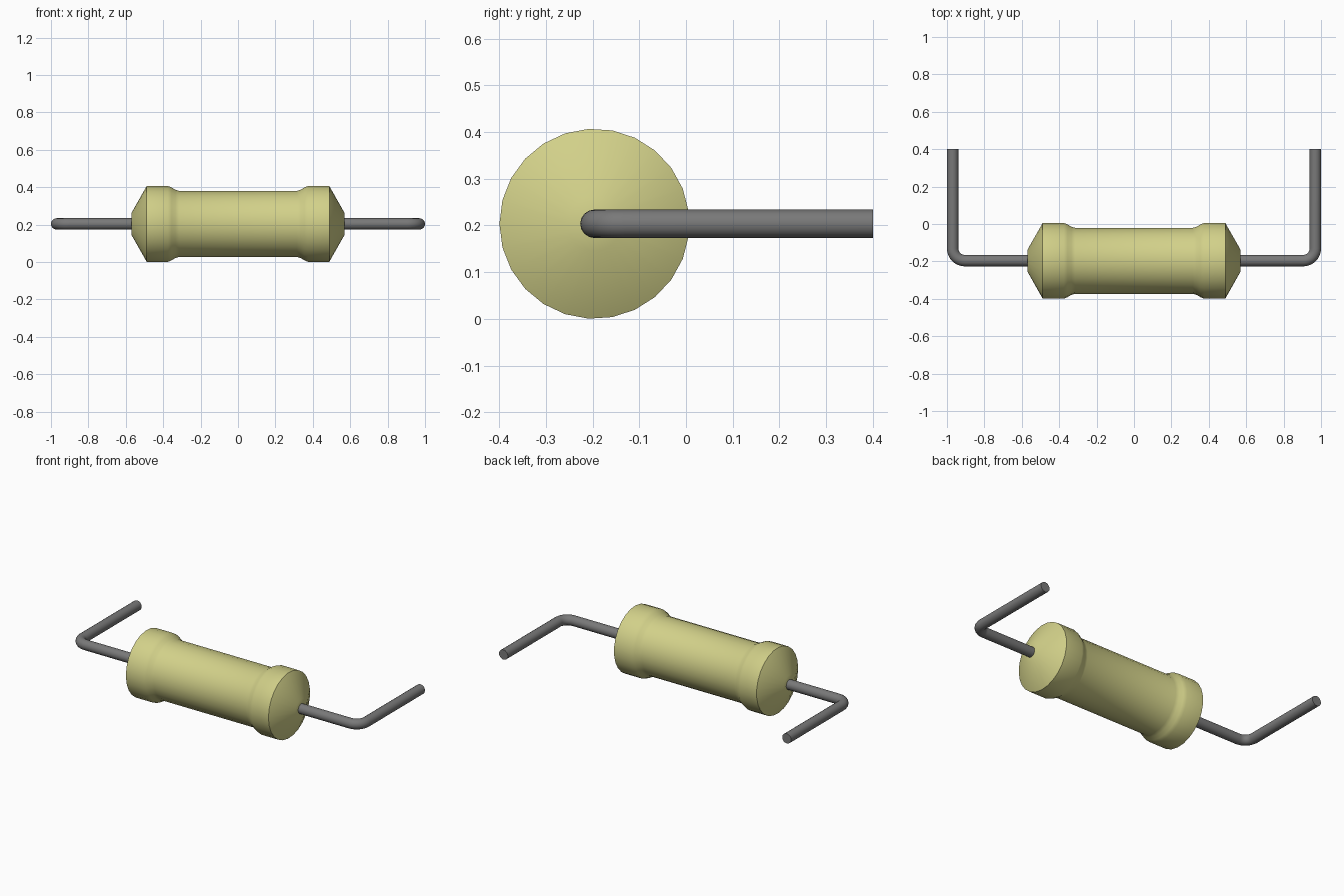
import bpy
import bmesh
from math import sin, cos, pi, radians

cube = bpy.data.objects.get("Cube")
if cube:
    bpy.data.objects.remove(cube, do_unlink=True)

AXIS_Y, AXIS_Z = -0.196, 0.2035   # body axis runs along x
SIDES = 25


def make_material(name, rgb):
    mat = bpy.data.materials.new(name)
    mat.use_nodes = True
    colour = (*rgb, 1)
    mat.diffuse_color = colour
    bsdf = mat.node_tree.nodes["Principled BSDF"]
    bsdf.inputs["Base Color"].default_value = colour
    bsdf.inputs["Roughness"].default_value = 0.6
    return mat


def smooth(obj, angle):
    bpy.ops.object.select_all(action="DESELECT")
    obj.select_set(True)
    bpy.context.view_layer.objects.active = obj
    bpy.ops.object.shade_smooth_by_angle(angle=radians(angle))


khaki = make_material("khaki", (0.64, 0.63, 0.25))
grey = make_material("dark grey", (0.19, 0.19, 0.19))


# Body: turned profile (x, radius) with raised collars and tapered ends
def build_body():
    half = [(0.57, 0.058), (0.488, 0.2035), (0.375, 0.2035),
            (0.355, 0.195), (0.335, 0.183), (0.315, 0.177)]
    profile = [(-x, r) for x, r in half] + half[::-1]
    bm = bmesh.new()
    rings = []
    for x, r in profile:
        ring = []
        for i in range(SIDES):
            a = pi + 2 * pi * i / SIDES
            ring.append(bm.verts.new((x, r * cos(a), r * sin(a))))
        rings.append(ring)
    for a, b in zip(rings, rings[1:]):
        for i in range(SIDES):
            j = (i + 1) % SIDES
            bm.faces.new((a[i], a[j], b[j], b[i]))
    bm.faces.new(rings[0])
    bm.faces.new(rings[-1])
    bmesh.ops.recalc_face_normals(bm, faces=bm.faces)
    mesh = bpy.data.meshes.new("body")
    bm.to_mesh(mesh)
    bm.free()
    obj = bpy.data.objects.new("body", mesh)
    obj.location = (0, AXIS_Y, AXIS_Z)
    bpy.context.collection.objects.link(obj)
    mesh.materials.append(khaki)
    smooth(obj, 40)


# Lead: round wire leaving the body end and bending backwards
def build_lead(name, side):
    wire, bend, steps = 0.0305, 0.065, 8
    reach = 1 - wire
    points = [(0.52, AXIS_Y)]
    for i in range(steps + 1):
        a = -pi / 2 + pi / 2 * i / steps
        points.append((reach - bend + bend * cos(a),
                       AXIS_Y + bend + bend * sin(a)))
    points.append((reach, 0.4))

    curve = bpy.data.curves.new(name, "CURVE")
    curve.dimensions = "3D"
    curve.bevel_depth = wire
    curve.bevel_resolution = 6
    curve.use_fill_caps = True
    spline = curve.splines.new("POLY")
    spline.points.add(len(points) - 1)
    for p, (x, y) in zip(spline.points, points):
        p.co = (side * x, y, AXIS_Z, 1)
    curve.materials.append(grey)
    obj = bpy.data.objects.new(name, curve)
    bpy.context.collection.objects.link(obj)
    bpy.ops.object.select_all(action="DESELECT")
    obj.select_set(True)
    bpy.context.view_layer.objects.active = obj
    bpy.ops.object.convert(target="MESH")
    obj = bpy.context.view_layer.objects.active

    # Weld the end caps and face everything outwards
    bm = bmesh.new()
    bm.from_mesh(obj.data)
    bmesh.ops.remove_doubles(bm, verts=bm.verts, dist=0.0001)
    bmesh.ops.recalc_face_normals(bm, faces=bm.faces)
    bm.to_mesh(obj.data)
    bm.free()
    smooth(obj, 40)


build_body()
build_lead("left_lead", 1)
build_lead("right_lead", -1)
